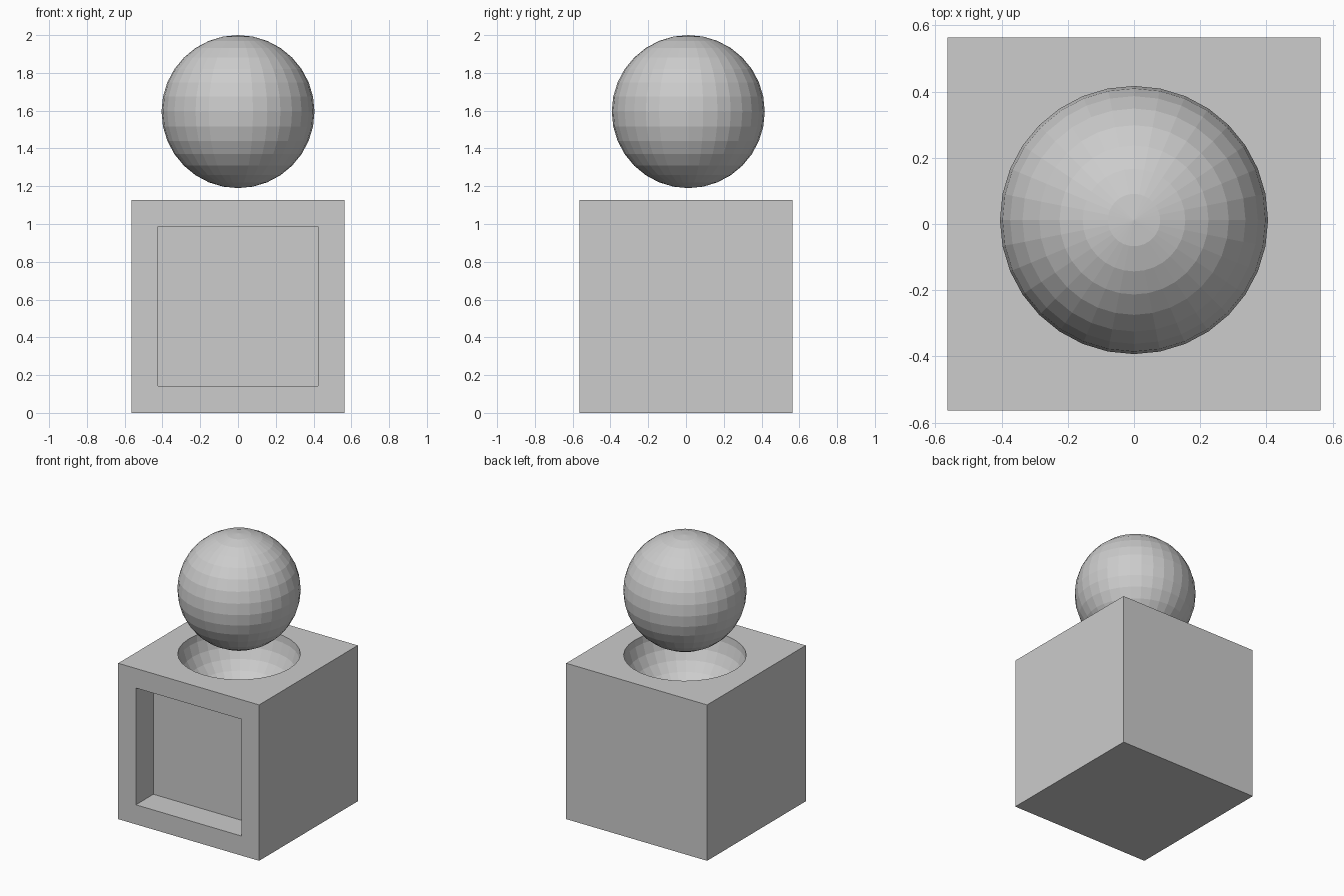
import bpy, bmesh
from mathutils import Vector

if "Cube" in bpy.data.objects:
    bpy.data.objects.remove(bpy.data.objects["Cube"])

H = 0.564          # half the cube's edge
R = 0.405          # ball radius
BALL_Y = 0.012     # the ball and its socket sit slightly towards the back

grey = bpy.data.materials.new("light grey")
grey.diffuse_color = (0.604, 0.604, 0.604, 1)
grey.use_nodes = True
grey.node_tree.nodes["Principled BSDF"].inputs["Base Color"].default_value = grey.diffuse_color


def add_ball(name, z):
    bpy.ops.mesh.primitive_uv_sphere_add(segments=32, ring_count=16, radius=R,
                                         location=(0, BALL_Y, z))
    ob = bpy.context.object
    ob.name = name
    ob.data.materials.append(grey)
    return ob


# Cube with a square recess pushed into the front
bm = bmesh.new()
bmesh.ops.create_cube(bm, size=2 * H)
bmesh.ops.translate(bm, verts=bm.verts, vec=(0, 0, H))
bm.normal_update()
front = min(bm.faces, key=lambda f: f.normal.y)
bmesh.ops.inset_region(bm, faces=[front], thickness=0.2)
inner = bmesh.ops.extrude_discrete_faces(bm, faces=[front])["faces"][0]
bmesh.ops.translate(bm, verts=inner.verts, vec=Vector((0, 0.2, 0)))
bmesh.ops.recalc_face_normals(bm, faces=bm.faces)
mesh = bpy.data.meshes.new("cube_base")
bm.to_mesh(mesh)
bm.free()
mesh.materials.append(grey)
base = bpy.data.objects.new("cube_base", mesh)
bpy.context.collection.objects.link(base)

# Round socket in the top, cut by a copy of the ball
cutter = add_ball("socket_cutter", 2 * H + 0.03)
cutter.hide_render = True
cutter.display_type = 'WIRE'
cut = base.modifiers.new("socket", 'BOOLEAN')
cut.operation = 'DIFFERENCE'
cut.solver = 'EXACT'
cut.object = cutter

# Ball floating above the socket
add_ball("ball", 2.0 - R)
